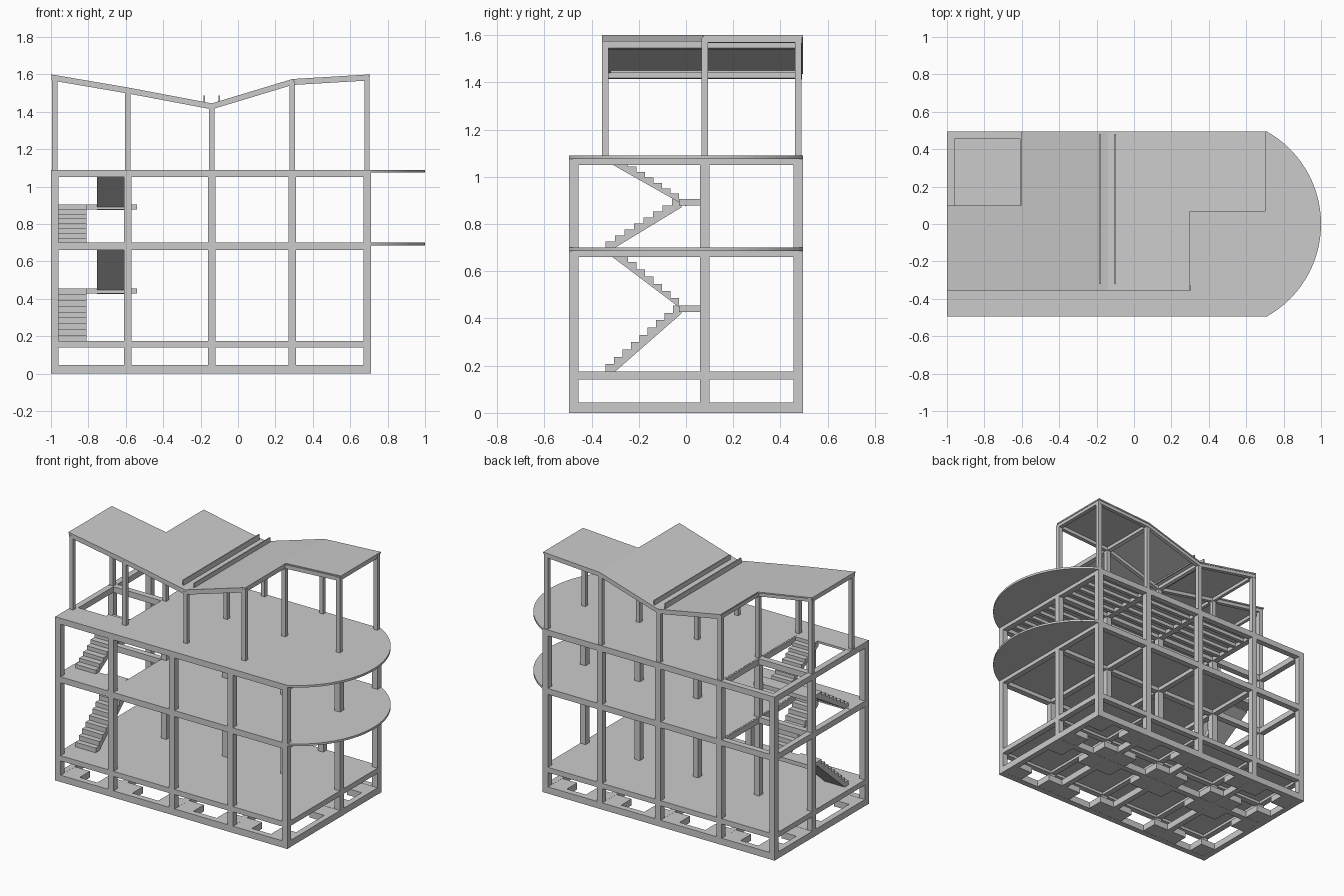
import bpy, bmesh, math

if "Cube" in bpy.data.objects:
    bpy.data.objects.remove(bpy.data.objects["Cube"])

XS = [-0.98, -0.59, -0.14, 0.29, 0.69]
YS = [-0.475, 0.08, 0.475]
ROOF = [(-1.0, 1.60), (-0.59, 1.53), (-0.14, 1.445), (0.29, 1.575), (0.71, 1.60)]


def prism(name, pts, axis, a, b):
    """Extrude a 2D outline along x, y or z between a and b."""
    place = {'x': lambda p, t: (t, p[0], p[1]),
             'y': lambda p, t: (p[0], t, p[1]),
             'z': lambda p, t: (p[0], p[1], t)}[axis]
    bm = bmesh.new()
    lo = [bm.verts.new(place(p, a)) for p in pts]
    hi = [bm.verts.new(place(p, b)) for p in pts]
    bm.faces.new(lo)
    bm.faces.new(hi[::-1])
    n = len(pts)
    for i in range(n):
        j = (i + 1) % n
        bm.faces.new((lo[i], hi[i], hi[j], lo[j]))
    bmesh.ops.recalc_face_normals(bm, faces=bm.faces[:])
    me = bpy.data.meshes.new(name)
    bm.to_mesh(me)
    bm.free()
    ob = bpy.data.objects.new(name, me)
    bpy.context.collection.objects.link(ob)
    return ob


def box(name, x0, x1, y0, y1, z0, z1):
    return prism(name, [(x0, y0), (x1, y0), (x1, y1), (x0, y1)], 'z', z0, z1)


def roof_z(x):
    for (xa, za), (xb, zb) in zip(ROOF, ROOF[1:]):
        if x <= xb:
            return za + (zb - za) * (x - xa) / (xb - xa)
    return ROOF[-1][1]


def roof_strip(name, x0, x1, y0, y1, top, bottom):
    """Band that follows the folded roof line, lowered by top..bottom."""
    xs = [x0] + [x for x, _ in ROOF if x0 < x < x1] + [x1]
    pts = [(x, roof_z(x) - top) for x in xs] + [(x, roof_z(x) - bottom) for x in xs[::-1]]
    prism(name, pts, 'y', y0, y1)


# Main columns
for x in XS:
    for y in YS:
        box("column", x - 0.02, x + 0.02, y - 0.02, y + 0.02, 0, 1.087)

# Beam grids at each level
for z0, z1 in [(0, 0.045), (0.14, 0.174), (0.66, 0.699), (1.05, 1.089)]:
    for y in YS:
        box("long_beam", -1, 0.71, y - 0.02, y + 0.02, z0, z1)
    for x in XS:
        box("cross_beam", x - 0.0195, x + 0.0195, -0.495, 0.495, z0 + 0.0005, z1 - 0.0005)

# Footing pads, clipped to the outline
for x in XS:
    for y in YS:
        box("footing_pad", max(x - 0.13, -0.999), min(x + 0.13, 0.709),
            max(y - 0.13, -0.494), min(y + 0.13, 0.494), 0.001, 0.044)

# Ground floor
box("ground_floor", -0.999, 0.709, -0.494, 0.494, 0.158, 0.175)

# Upper floors with rounded end and stair void
R, CX = 0.567, 0.433
A = math.asin(0.495 / R)
arc = [(CX + R * math.cos(A * t / 16), R * math.sin(A * t / 16)) for t in range(-16, 17)]
outline = [(-1, -0.495)] + arc + [(-0.6, 0.495), (-0.6, -0.31), (-1, -0.31)]
for z in (0.70, 1.09):
    prism("floor_slab", outline, 'z', z - 0.014, z)

# Joists below the top floor
for y0, y1, n in [(YS[0], YS[1], 7), (YS[1], YS[2], 5)]:
    for i in range(1, n):
        y = y0 + (y1 - y0) * i / n
        box("joist", -0.59, 0.69, y - 0.012, y + 0.012, 1.054, 1.08)


def flight(name, x0, x1, y0, z0, z1, n, run, side):
    """Stair flight with sawtooth top and sloping underside."""
    rise = (z1 - z0) / n
    pts = [(y0, z0)]
    for i in range(n):
        pts += [(y0 + side * run * i, z0 + rise * (i + 1)),
                (y0 + side * run * (i + 1), z0 + rise * (i + 1))]
    pts += [(y0 + side * run * n, z1 - 0.035), (y0 + side * 0.04, z0)]
    if side < 0:
        pts[-1] = (y0 + 0.03, z0 - 0.03)
        pts.append((y0 + 0.03, z0))
    prism(name, pts, 'x', x0, x1)


# Stairs
for base, mid, top in [(0.175, 0.455, 0.70), (0.70, 0.905, 1.09)]:
    n = 9 if base < 0.5 else 8
    flight("lower_flight", -0.96, -0.81, -0.34, base, mid, n, 0.32 / n, 1)
    flight("upper_flight", -0.755, -0.61, -0.03, mid, top, 8, 0.036, -1)
    box("landing", -0.96, -0.54, -0.03, 0.06, mid - 0.027, mid)

# Roof columns
spots = [(x, -0.342) for x in XS[:4]] + [(x, 0.08) for x in XS] + [(x, 0.475) for x in XS[1:]]
for x, y in spots:
    box("roof_column", x - 0.014, x + 0.014, y - 0.014, y + 0.014, 1.085, roof_z(x) - 0.012)

# Folded roof sheets
roof_strip("roof_left", -1, -0.6, -0.355, 0.1, 0, 0.009)
roof_strip("roof_middle", -0.6, 0.3, -0.355, 0.495, 0, 0.009)
roof_strip("roof_right", 0.3, 0.706, 0.075, 0.495, 0, 0.009)

# Roof beams
for x0, x1, y in [(-0.995, 0.3, -0.342), (-0.995, 0.70, 0.08), (-0.6, 0.70, 0.478)]:
    roof_strip("roof_beam", x0, x1, y - 0.013, y + 0.013, 0.006, 0.032)
for x, y0, y1 in [(-0.984, -0.35, 0.09), (-0.59, -0.35, 0.49), (-0.14, -0.35, 0.49),
                  (0.287, -0.35, 0.49), (0.69, 0.08, 0.49)]:
    roof_strip("roof_cross_beam", x - 0.013, x + 0.013, y0, y1, 0.006, 0.031)

# Valley gutter walls
for x in (-0.18, -0.10):
    box("gutter_wall", x - 0.004, x + 0.004, -0.32, 0.48, 1.44, 1.487)
